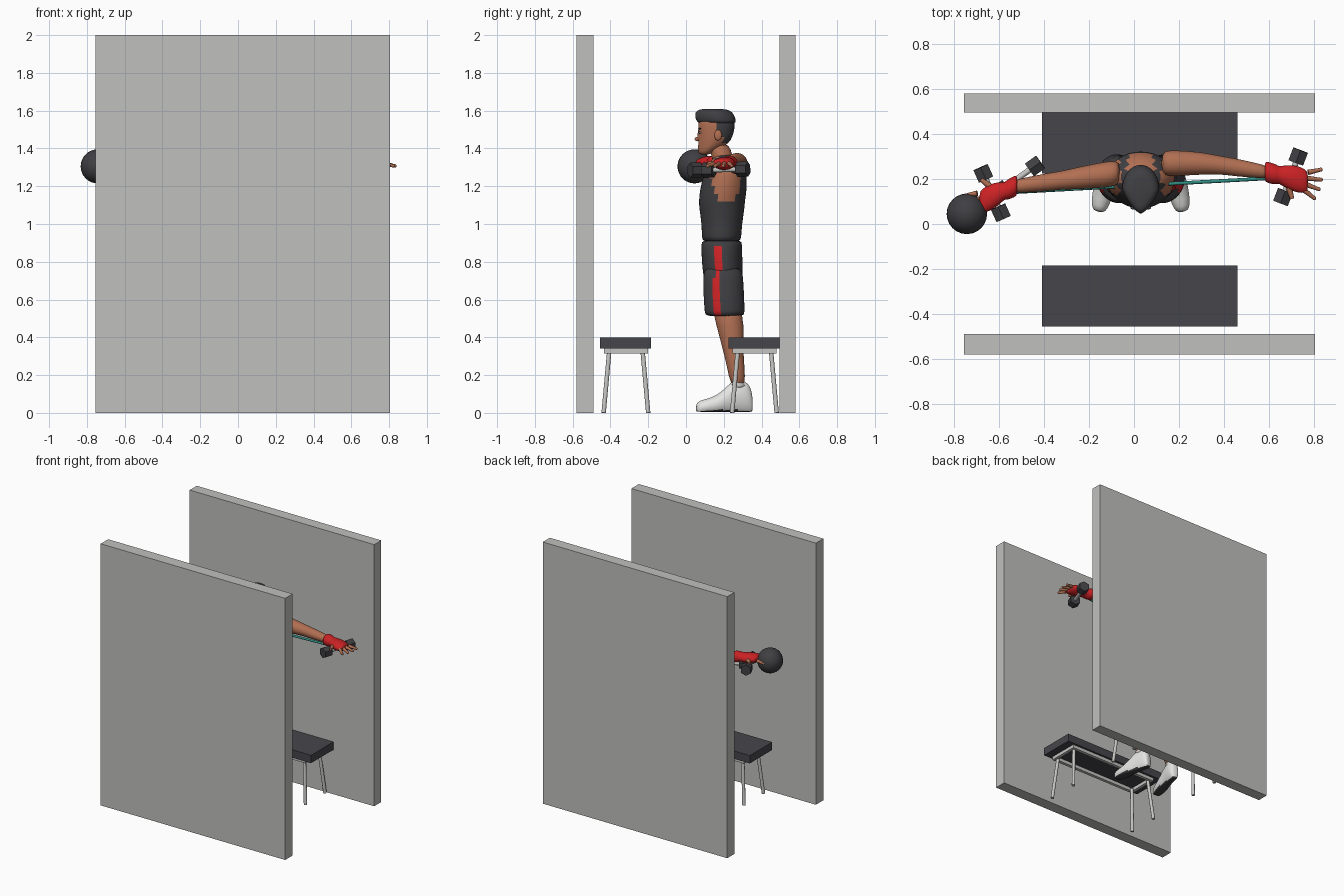
import bpy, bmesh, math
from mathutils import Vector

cube = bpy.data.objects.get("Cube")
if cube:
    bpy.data.objects.remove(cube)


def material(name, r, g, b):
    m = bpy.data.materials.new(name)
    m.use_nodes = True
    m.diffuse_color = (r, g, b, 1)
    m.node_tree.nodes["Principled BSDF"].inputs["Base Color"].default_value = (r, g, b, 1)
    return m


wall = material("wall grey", .53, .53, .52)
pad = material("bench pad", .062, .06, .07)
dark = material("charcoal", .05, .05, .056)
metal = material("light metal", .56, .56, .55)
skin = material("skin", .44, .16, .085)
red = material("red", .6, .016, .018)
teal = material("teal", .03, .27, .23)
white = material("shoe white", .78, .78, .76)

MID = .03  # centre line of the figure


def finish(name, bm, mats, rule=None, smooth=True):
    bmesh.ops.recalc_face_normals(bm, faces=bm.faces)
    bm.normal_update()
    for f in bm.faces:
        f.smooth = smooth
        if rule:
            f.material_index = int(rule(f.calc_center_median(), f.normal))
    mesh = bpy.data.meshes.new(name)
    bm.to_mesh(mesh)
    bm.free()
    for m in mats:
        mesh.materials.append(m)
    obj = bpy.data.objects.new(name, mesh)
    bpy.context.collection.objects.link(obj)
    return obj


def box(name, lo, hi, mat):
    bm = bmesh.new()
    bmesh.ops.create_cube(bm, size=1)
    lo, hi = Vector(lo), Vector(hi)
    for v in bm.verts:
        v.co = (lo + hi) / 2 + v.co * (hi - lo)
    return finish(name, bm, [mat], smooth=False)


def rod(name, a, b, r1, mat, r2=None, sides=12, smooth=True):
    a, b = Vector(a), Vector(b)
    bm = bmesh.new()
    bmesh.ops.create_cone(bm, cap_ends=True, segments=sides, radius1=r1,
                          radius2=r1 if r2 is None else r2, depth=(b - a).length)
    turn = (b - a).to_track_quat('Z', 'Y')
    for v in bm.verts:
        v.co = turn @ v.co + (a + b) / 2
    obj = finish(name, bm, [mat], smooth=smooth)
    for p in obj.data.polygons:
        if len(p.vertices) > 4:
            p.use_smooth = False
    return obj


def ball(name, centre, size, mat):
    bm = bmesh.new()
    bmesh.ops.create_uvsphere(bm, u_segments=24, v_segments=16, radius=1)
    for v in bm.verts:
        v.co = Vector(centre) + v.co * Vector(size)
    return finish(name, bm, [mat])


def loft(name, rings, mats, axis='z', rule=None, sides=32, taper=0, floor=None):
    """Skin elliptical rings (x, y, z, radius, radius) lying across an axis."""
    u, v = {'x': (1, 2), 'y': (0, 2), 'z': (0, 1)}[axis]
    bm = bmesh.new()
    loops = []
    for x, y, z, ru, rv in rings:
        loop = []
        for i in range(sides):
            a = math.tau * i / sides
            p = Vector((x, y, z))
            p[u] += ru * math.cos(a) * (1 + taper * min(math.sin(a), 0))
            p[v] += rv * math.sin(a)
            if floor is not None:
                p.z = max(p.z, floor)
            loop.append(bm.verts.new(p))
        loops.append(loop)
    for a, b in zip(loops, loops[1:]):
        for i in range(sides):
            j = (i + 1) % sides
            bm.faces.new((a[i], a[j], b[j], b[i]))
    bm.faces.new(loops[0])
    bm.faces.new(loops[-1])
    obj = finish(name, bm, mats, rule)
    obj.modifiers.new("smooth", 'SUBSURF').levels = 1
    return obj


# Two walls
box("front_wall", (-.755, -.58, 0), (.805, -.49, 2), wall)
box("back_wall", (-.755, .495, 0), (.805, .58, 2), wall)

# Two benches with splayed legs
for side, y in (("front", -.318), ("back", .362)):
    box(side + "_bench_pad", (-.41, y - .137, .34), (.46, y + .133, .4), pad)
    for s in (-1, 1):
        e = y + s * .105
        box(side + "_bench_rail", (-.35, e - .012, .315), (.4, e + .012, .34), metal)
        x = .025 + s * .363
        box(side + "_bench_crossbar", (x - .012, y - .117, .315), (x + .012, y + .117, .34), metal)
        for t in (-1, 1):
            rod(side + "_bench_leg", (.025 + t * .345, y + s * .088, .33),
                (.025 + t * .375, y + s * .118, 0), .012, metal)

# Torso with a sleeveless top
def bare(c, n):
    armhole = abs(c.x - MID) > .1 and c.z > 1.13 + 2 * max(abs(c.y - .22) - .04, 0)
    collar = c.z > 1.3 and abs(c.x - MID) < .06
    return armhole or collar


profile = [(.9, .188, .13, .1), (.93, .188, .128, .105), (1, .19, .128, .107), (1.08, .19, .138, .12),
           (1.12, .19, .145, .122), (1.16, .195, .15, .124), (1.2, .2, .152, .122),
           (1.24, .205, .15, .118), (1.28, .21, .145, .11), (1.32, .212, .125, .09),
           (1.35, .21, .09, .065), (1.37, .2, .05, .05)]
loft("sleeveless_top", [(MID, y, z, a, b) for z, y, a, b in profile], [dark, skin], rule=bare)
loft("neck", [(MID, .2, 1.32, .07, .06), (MID, .19, 1.36, .055, .055), (MID, .175, 1.43, .052, .055)], [skin])

# Head with cropped hair
profile = [(1.365, .095, .022, .025), (1.39, .115, .045, .052), (1.43, .148, .063, .083),
           (1.46, .155, .07, .09), (1.49, .16, .073, .095), (1.53, .162, .075, .098), (1.57, .16, .07, .09)]
loft("head", [(MID, y, z, a, b) for z, y, a, b in profile], [skin, dark], taper=.2,
     rule=lambda c, n: c.z > 1.43 and c.y > .17 + max(1.48 - c.z, 0))
profile = [(1.525, .168, .08, .098), (1.55, .158, .083, .107), (1.58, .15, .082, .104),
           (1.6, .147, .072, .092), (1.61, .14, .045, .06)]
loft("hair", [(MID, y, z, a, b) for z, y, a, b in profile], [dark], taper=.45)
rod("nose", (MID, .078, 1.45), (MID, .07, 1.5), .02, skin, .006)
ball("nose_tip", (MID, .062, 1.45), (.013, .016, .012), skin)
ball("mouth", (MID, .079, 1.412), (.022, .006, .005), red)
for s in (-1, 1):
    ball("ear", (MID + s * .074, .17, 1.47), (.01, .02, .028), skin)
    ball("eye", (MID + s * .028, .075, 1.485), (.012, .006, .006), white)
    ball("pupil", (MID + s * .028, .07, 1.485), (.005, .004, .005), dark)
    ball("eyebrow", (MID + s * .028, .072, 1.505), (.018, .008, .004), dark)

# Shorts with side stripes
def stripe(s):
    return lambda c, n: n.x * s > .6 and abs(c.y - .166) < .018 and c.z < .89


def hip_stripe(c, n):
    return stripe(1 if c.x > MID else -1)(c, n)


profile = [(.92, .189, .13, .108), (.89, .189, .14, .108), (.82, .19, .158, .108), (.72, .197, .17, .107), (.67, .2, .15, .09)]
loft("shorts_seat", [(MID, y, z, a, b) for z, y, a, b in profile], [dark, red], rule=hip_stripe)

# Legs and shoes
for s, side in ((1, "left"), (-1, "right")):
    def limb(rows):
        return [(MID + s * x, y, z, a, b) for z, x, y, a, b in rows]

    loft(side + "_shorts_leg", limb([(.78, .085, .195, .08, .1), (.72, .092, .197, .085, .106),
         (.62, .1, .2, .09, .108), (.53, .106, .205, .092, .106), (.51, .106, .205, .09, .104)]),
         [dark, red], rule=stripe(s))
    loft(side + "_leg", limb([(.58, .1, .21, .07, .08), (.46, .115, .235, .06, .073),
         (.36, .122, .245, .053, .057), (.25, .133, .263, .043, .046), (.13, .14, .277, .034, .04)]), [skin])
    loft(side + "_sock", limb([(.12, .14, .275, .038, .044), (.17, .14, .272, .04, .046)]), [metal])
    profile = [(-.15, .02, .022), (-.13, .038, .03), (-.06, .047, .038), (-.01, .046, .053),
               (.03, .042, .075), (.07, .042, .083), (.12, .04, .082), (.145, .032, .065), (.155, .02, .04)]
    shoe = loft(side + "_shoe", [(0, y, r, a, r + .006) for y, a, r in profile], [white, dark],
                axis='y', floor=.006, rule=lambda c, n: n.z < -.5)
    shoe.location = (MID + s * .155, .2, 0)
    shoe.rotation_euler.z = s * .22

# Arms
def left_y(d):
    return .27 - .15 * max(d - .3, 0)


def right_y(d):
    return .24 - .13 * d


for s, side, along in ((1, "left", left_y), (-1, "right", right_y)):
    rows = [(.09, .05, .05), (.13, .058, .058), (.18, .056, .055), (.27, .05, .048),
            (.36, .04, .038), (.42, .04, .037), (.5, .034, .032), (.58, .028, .026)]
    loft(side + "_arm", [(MID + s * d, along(d), 1.32, a, b) for d, a, b in rows], [skin], axis='x')

# Gloved hands, each gripping a hexagonal dumbbell
def dumbbell(name, a, b):
    a, b = Vector(a), Vector(b)
    half = (b - a).normalized() * .03
    rod(name + "_handle", a, b, .013, metal)
    for p in (a, b):
        rod(name + "_head", p - half, p + half, .04, dark, sides=6, smooth=False)


def hand(side, wrist, tip, z, spread):
    w, t = Vector((*wrist, z)), Vector((*tip, z))
    across = (t - w).normalized().cross(Vector((0, 0, 1)))
    rows = [(-.12, .042, .036), (-.05, .048, .042), (.2, .046, .04), (.27, .036, .032),
            (.42, .05, .036), (.75, .062, .034), (1, .052, .024), (1.05, .04, .016)]
    loft(side + "_glove", [(*w.lerp(t, k), a, b) for k, a, b in rows], [red], axis='x')
    for i in range(4):
        off = (i - 1.5) * .027
        base = t + across * off
        end = base + (t - w).normalized() * (.068 - abs(off) * .4) + across * off * spread
        end.z -= .012
        rod(side + "_finger", base, end, .012, skin, .008)
        ball(side + "_fingertip", end, (.009, .009, .009), skin)
    thumb = w.lerp(t, .6) + across * .045
    rod(side + "_thumb", thumb, thumb + across * .045 + (t - w) * .15, .014, skin, .009)


hand("left", (.6, .228), (.765, .19), 1.32, .6)
hand("right", (-.535, .165), (-.68, .1), 1.325, .3)
dumbbell("left_dumbbell", (.73, .3, 1.29), (.662, .12, 1.285))
dumbbell("right_dumbbell", (-.67, .225, 1.29), (-.592, .05, 1.285))
dumbbell("spare_dumbbell", (-.44, .258, 1.285), (-.59, .15, 1.28))

# Exercise ball and stretched band
ball("exercise_ball", (-.743, .045, 1.305), (.09, .09, .09), dark)
rod("resistance_band", (-.56, .14, 1.295), (.6, .203, 1.295), .008, teal)
